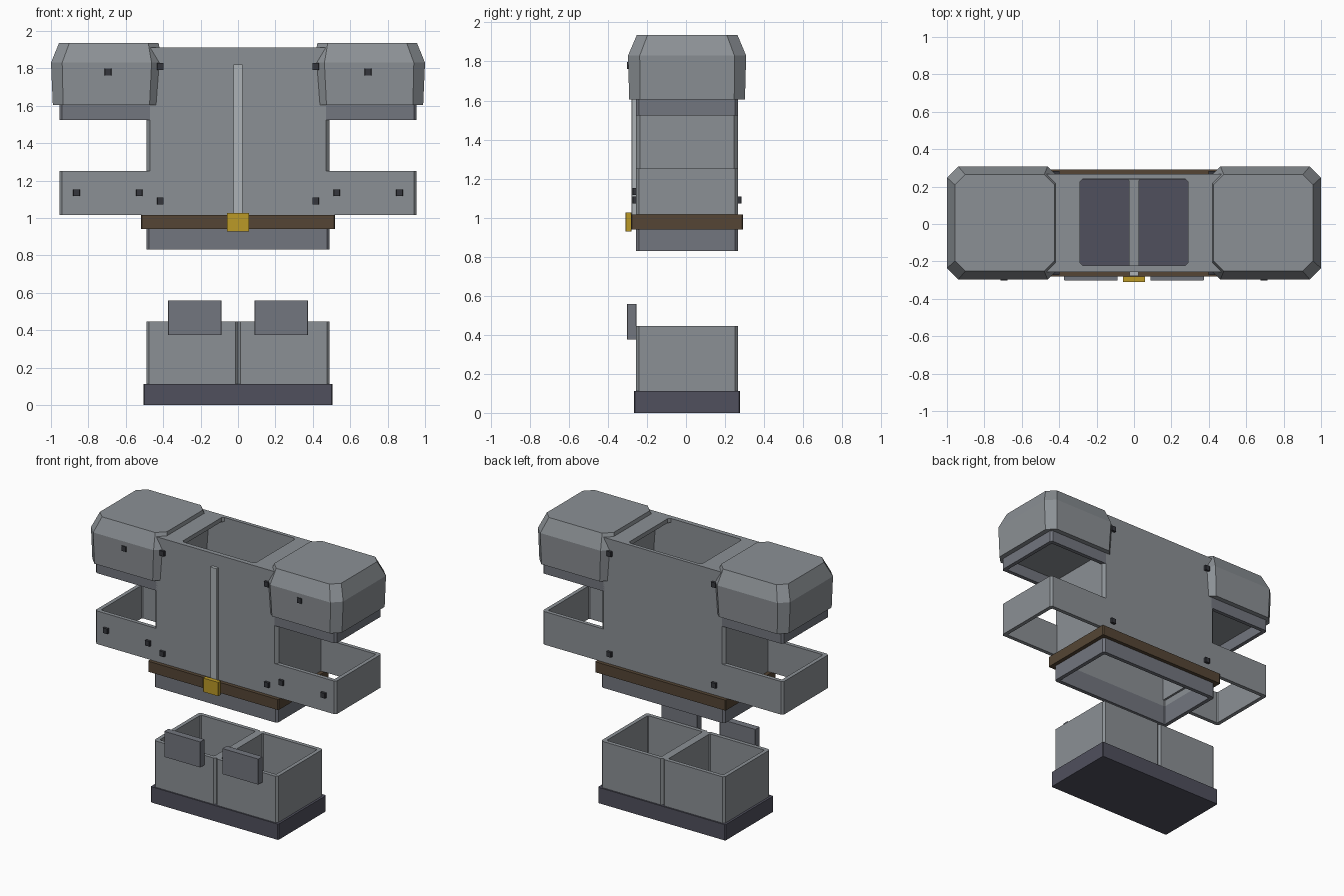
import bpy, bmesh

if "Cube" in bpy.data.objects:
    bpy.data.objects.remove(bpy.data.objects["Cube"])


def material(name, rgb):
    m = bpy.data.materials.new(name)
    m.diffuse_color = (*rgb, 1)
    m.use_nodes = True
    m.node_tree.nodes["Principled BSDF"].inputs["Base Color"].default_value = m.diffuse_color
    return m


LIGHT = material("light_steel", (0.42, 0.45, 0.47))
STEEL = material("steel", (0.26, 0.28, 0.30))
DARK = material("dark_steel", (0.17, 0.18, 0.21))
SOLE = material("sole_grey", (0.08, 0.08, 0.11))
LEATHER = material("leather", (0.09, 0.06, 0.035))
GOLD = material("gold", (0.5, 0.32, 0.02))
BLACK = material("rivet_iron", (0.035, 0.037, 0.045))


def loop(x0, x1, y0, y1, c, z):
    """Rectangle with chamfered corners at height z."""
    return [(x0 + c, y0, z), (x1 - c, y0, z), (x1, y0 + c, z), (x1, y1 - c, z),
            (x1 - c, y1, z), (x0 + c, y1, z), (x0, y1 - c, z), (x0, y0 + c, z)]


def loft(name, loops, mat, ring=False, side=1):
    """Skin a stack of loops; ring joins last to first, otherwise ends are capped."""
    bm = bmesh.new()
    rows = [[bm.verts.new((side * x, y, z)) for x, y, z in lp] for lp in loops]
    pairs = list(zip(rows, rows[1:])) + ([(rows[-1], rows[0])] if ring else [])
    for a, b in pairs:
        for i in range(len(a)):
            j = (i + 1) % len(a)
            bm.faces.new((a[i], a[j], b[j], b[i]))
    if not ring:
        bm.faces.new(rows[0][::-1])
        bm.faces.new(rows[-1])
    bmesh.ops.recalc_face_normals(bm, faces=bm.faces)
    me = bpy.data.meshes.new(name)
    bm.to_mesh(me)
    bm.free()
    me.materials.append(mat)
    ob = bpy.data.objects.new(name, me)
    bpy.context.collection.objects.link(ob)


def tube(name, x0, x1, y0, y1, z0, z1, mat, w=0.028, c=0.014, side=1):
    """Open sleeve with wall thickness w."""
    out = (x0, x1, y0, y1, c)
    inn = (x0 + w, x1 - w, y0 + w, y1 - w, 0.006)
    loft(name, [loop(*out, z0), loop(*out, z1), loop(*inn, z1), loop(*inn, z0)],
         mat, True, side)


def block(name, x0, x1, y0, y1, z0, z1, mat, c=0.002, side=1):
    loft(name, [loop(x0, x1, y0, y1, c, z0), loop(x0, x1, y0, y1, c, z1)],
         mat, False, side)


Y0, Y1 = -0.256, 0.266

# Hollow torso with neck opening
body = (-0.49, 0.49, Y0, Y1, 0.02)
neck = (-0.29, 0.29, -0.222, 0.24, 0.015)
inner = (-0.462, 0.462, -0.228, 0.24, 0.006)
loft("chest_shell", [loop(*body, 0.97), loop(*body, 1.91), loop(*neck, 1.91),
                     loop(*neck, 1.88), loop(*inner, 1.88), loop(*inner, 0.97)],
     STEEL, True)
block("chest_ridge", -0.025, 0.025, -0.278, -0.25, 1.0, 1.82, LIGHT)

# Waist, belt and buckle
tube("waist", -0.49, 0.49, Y0, Y1, 0.83, 0.97, DARK)
tube("belt", -0.518, 0.518, -0.282, 0.292, 0.94, 1.015, LEATHER, w=0.05, c=0.006)
block("buckle", -0.06, 0.06, -0.31, -0.28, 0.928, 1.027, GOLD)

# Sole shared by both boots
block("boot_sole", -0.506, 0.506, -0.266, 0.277, 0, 0.113, SOLE, c=0.006)

R = 0.018
for side, tag in ((1, "right"), (-1, "left")):
    # Arm sleeves
    tube("upper_sleeve_" + tag, 0.447, 0.955, Y0, Y1, 1.523, 1.66, DARK, side=side)
    tube("forearm_band_" + tag, 0.447, 0.955, Y0, Y1, 1.015, 1.252, STEEL, side=side)
    # Faceted shoulder guard
    loft("shoulder_guard_" + tag,
         [loop(0.418, 0.99, -0.291, 0.302, 0.055, 1.605),
          loop(0.402, 1.0, -0.297, 0.308, 0.06, 1.83),
          loop(0.425, 0.957, -0.252, 0.264, 0.055, 1.935)], STEEL, side=side)
    # Boot and its raised front flap
    tube("boot_" + tag, 0.0, 0.49, Y0, Y1, 0.1, 0.445, STEEL, side=side)
    block("boot_flap_" + tag, 0.088, 0.373, -0.302, -0.254, 0.375, 0.558, DARK, side=side)
    # Rivets: x, z, outer y, inner y
    for n, (x, z, ya, yb) in enumerate([
            (0.415, 1.81, -0.274, -0.24), (0.415, 1.09, -0.274, -0.24),
            (0.415, 1.81, 0.25, 0.284), (0.415, 1.09, 0.25, 0.284),
            (0.695, 1.78, -0.303, -0.28),
            (0.528, 1.135, -0.274, -0.24), (0.863, 1.135, -0.274, -0.24)]):
        block(f"rivet_{tag}_{n}", x - R, x + R, ya, yb, z - R, z + R, BLACK, side=side)
